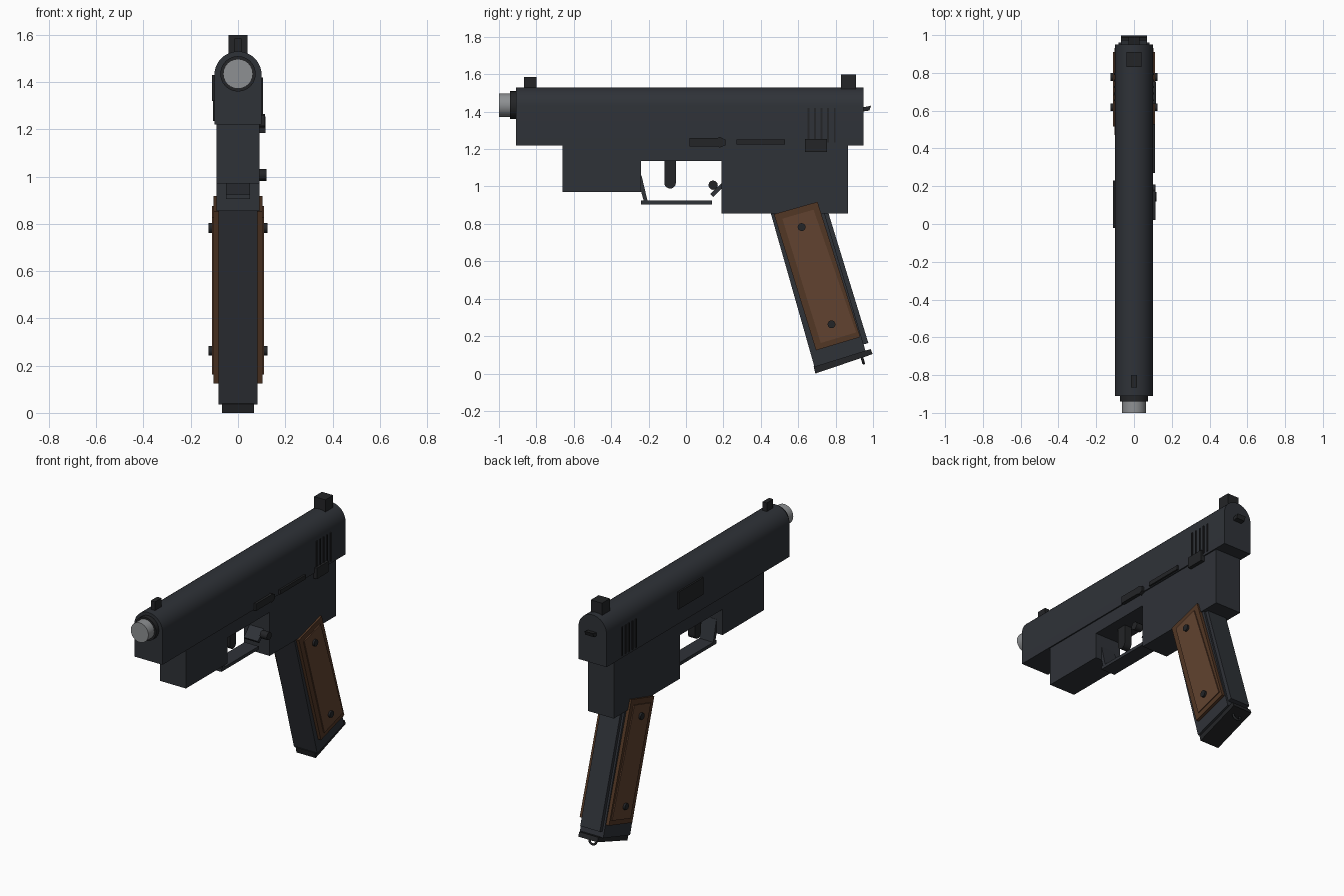
import bpy, bmesh, math
from mathutils import Vector

if "Cube" in bpy.data.objects:
    bpy.data.objects.remove(bpy.data.objects["Cube"])


def material(name, rgb):
    m = bpy.data.materials.new(name)
    m.diffuse_color = (*rgb, 1)
    m.use_nodes = True
    m.node_tree.nodes["Principled BSDF"].inputs["Base Color"].default_value = m.diffuse_color
    return m


STEEL = material("blued_steel", (0.028, 0.032, 0.039))
DARK = material("dark_steel", (0.017, 0.018, 0.02))
WOOD = material("wood", (0.085, 0.038, 0.018))
WOOD_LIGHT = material("wood_light", (0.12, 0.055, 0.029))
BRIGHT = material("bright_steel", (0.27, 0.28, 0.29))


def finish(name, bm, mat, smooth=False):
    bmesh.ops.recalc_face_normals(bm, faces=bm.faces)
    me = bpy.data.meshes.new(name)
    bm.to_mesh(me)
    bm.free()
    ob = bpy.data.objects.new(name, me)
    bpy.context.collection.objects.link(ob)
    me.materials.append(mat)
    if smooth:
        bpy.ops.object.select_all(action='DESELECT')
        ob.select_set(True)
        bpy.context.view_layer.objects.active = ob
        bpy.ops.object.shade_smooth_by_angle(angle=math.radians(35))
    return ob


def extrude(name, points, offset, mat, smooth=False):
    """Solid made from a closed 3D outline moved along an offset."""
    bm = bmesh.new()
    face = bm.faces.new([bm.verts.new(p) for p in points])
    ext = bmesh.ops.extrude_face_region(bm, geom=[face])
    bmesh.ops.translate(bm, vec=offset,
                        verts=[v for v in ext["geom"] if isinstance(v, bmesh.types.BMVert)])
    return finish(name, bm, mat, smooth)


def side_profile(name, yz, x0, x1, mat, smooth=False):
    return extrude(name, [(x0, y, z) for y, z in yz], (x1 - x0, 0, 0), mat, smooth)


def box(name, x0, x1, y0, y1, z0, z1, mat):
    return side_profile(name, [(y0, z0), (y1, z0), (y1, z1), (y0, z1)], x0, x1, mat)


def rod(name, centre, radius, offset, mat, n=24):
    """Cylinder running along x or y from centre."""
    c, pts = Vector(centre), []
    for i in range(n):
        a = math.tau * i / n
        u, w = radius * math.cos(a), radius * math.sin(a)
        pts.append(c + Vector((0, u, w) if offset[0] else (u, 0, w)))
    return extrude(name, pts, offset, mat, True)


# Slide with round top
arc = [(0.1 * math.cos(math.pi * i / 20), -0.91, 1.43 + 0.1 * math.sin(math.pi * i / 20))
       for i in range(21)]
extrude("slide", [(-0.1, -0.91, 1.22), (0.1, -0.91, 1.22)] + arc, (0, 1.86, 0), STEEL, True)

# Barrel and bushing
rod("barrel", (0, -1.0, 1.435), 0.063, (0, 0.2, 0), BRIGHT)
rod("barrel_bushing", (0, -0.94, 1.435), 0.075, (0, 0.1, 0), DARK)

# Frame
side_profile("frame", [(-0.66, 0.97), (-0.24, 0.97), (-0.24, 1.135), (0.19, 1.135),
                       (0.19, 0.855), (0.865, 0.855), (0.865, 1.22), (-0.66, 1.22)],
             -0.092, 0.092, STEEL)

# Sights and hammer
box("front_sight", -0.015, 0.015, -0.865, -0.8, 1.51, 1.585, DARK)
box("rear_sight", -0.04, 0.04, 0.83, 0.91, 1.51, 1.6, DARK)
side_profile("hammer", [(0.94, 1.4), (0.98, 1.406), (0.989, 1.432), (0.94, 1.422)],
             -0.03, 0.03, DARK)

# Slide serrations on both sides
for s in (-1, 1):
    for i in range(5):
        y = 0.655 + 0.035 * i
        box("slide_serration", s * 0.095, s * 0.105, y - 0.005, y + 0.005, 1.235, 1.42, DARK)

# Controls on the right, port cover on the left
side_profile("slide_release", [(0.02, 1.215), (0.17, 1.215), (0.18, 1.208), (0.21, 1.22),
                               (0.21, 1.25), (0.18, 1.265), (0.17, 1.26), (0.02, 1.26)],
             0.085, 0.115, DARK)
box("side_rail", 0.085, 0.112, 0.27, 0.53, 1.225, 1.252, DARK)
box("safety_lever", 0.085, 0.116, 0.635, 0.755, 1.185, 1.255, DARK)
box("ejection_port", -0.11, -0.09, -0.02, 0.23, 1.32, 1.43, DARK)
rod("magazine_button", (0.07, 0.145, 1.007), 0.025, (0.05, 0, 0), DARK, 12)

# Trigger with rounded ends
cap = [(-0.085 + 0.031 * math.cos(a), 1.02 + 0.031 * math.sin(a))
       for a in [math.pi + math.pi * i / 10 for i in range(11)]]
side_profile("trigger", cap + [(-0.054, 1.15), (-0.116, 1.15)], -0.025, 0.025, DARK, True)

# Trigger guard
box("trigger_guard_bottom", -0.05, 0.05, -0.24, 0.14, 0.905, 0.925, STEEL)
side_profile("trigger_guard_front", [(-0.245, 1.06), (-0.238, 1.06), (-0.205, 0.92), (-0.225, 0.92),
                                     (-0.245, 0.99)], -0.05, 0.05, STEEL)
side_profile("trigger_guard_rear", [(0.13, 0.96), (0.146, 0.943), (0.2, 1.0), (0.2, 1.028)],
             -0.05, 0.05, STEEL)

# Grip core, backstrap and base plate
side_profile("grip_core", [(0.441, 0.9), (0.687, 0.035), (0.96, 0.12), (0.728, 0.9)],
             -0.083, 0.083, STEEL)
side_profile("backstrap", [(0.72, 0.87), (0.758, 0.87), (0.975, 0.163), (0.93, 0.15)],
             -0.07, 0.07, STEEL)
side_profile("base_plate", [(0.692, 0.0), (0.998, 0.104), (0.987, 0.131), (0.682, 0.038)],
             -0.068, 0.068, DARK)

# Wooden grip panels with raised centres and screws
for s in (-1, 1):
    side_profile("grip_panel", [(0.47, 0.852), (0.703, 0.918), (0.932, 0.195), (0.695, 0.124)],
                 s * 0.08, s * 0.104, WOOD)
    side_profile("grip_panel_centre", [(0.515, 0.828), (0.682, 0.876), (0.91, 0.22), (0.72, 0.163)],
                 s * 0.1, s * 0.111, WOOD_LIGHT)
    for y, z in ((0.618, 0.783), (0.778, 0.263)):
        rod("grip_screw", (s * 0.1, y, z), 0.021, (s * 0.024, 0, 0), DARK, 16)

# Lanyard loop
bpy.ops.mesh.primitive_torus_add(major_radius=0.025, minor_radius=0.007, major_segments=20,
                                 minor_segments=8, location=(0, 0.943, 0.078),
                                 rotation=(math.radians(-74), 0, 0))
loop = bpy.context.object
loop.name = "lanyard_loop"
loop.data.materials.append(DARK)
bpy.ops.object.shade_smooth_by_angle(angle=math.radians(60))
